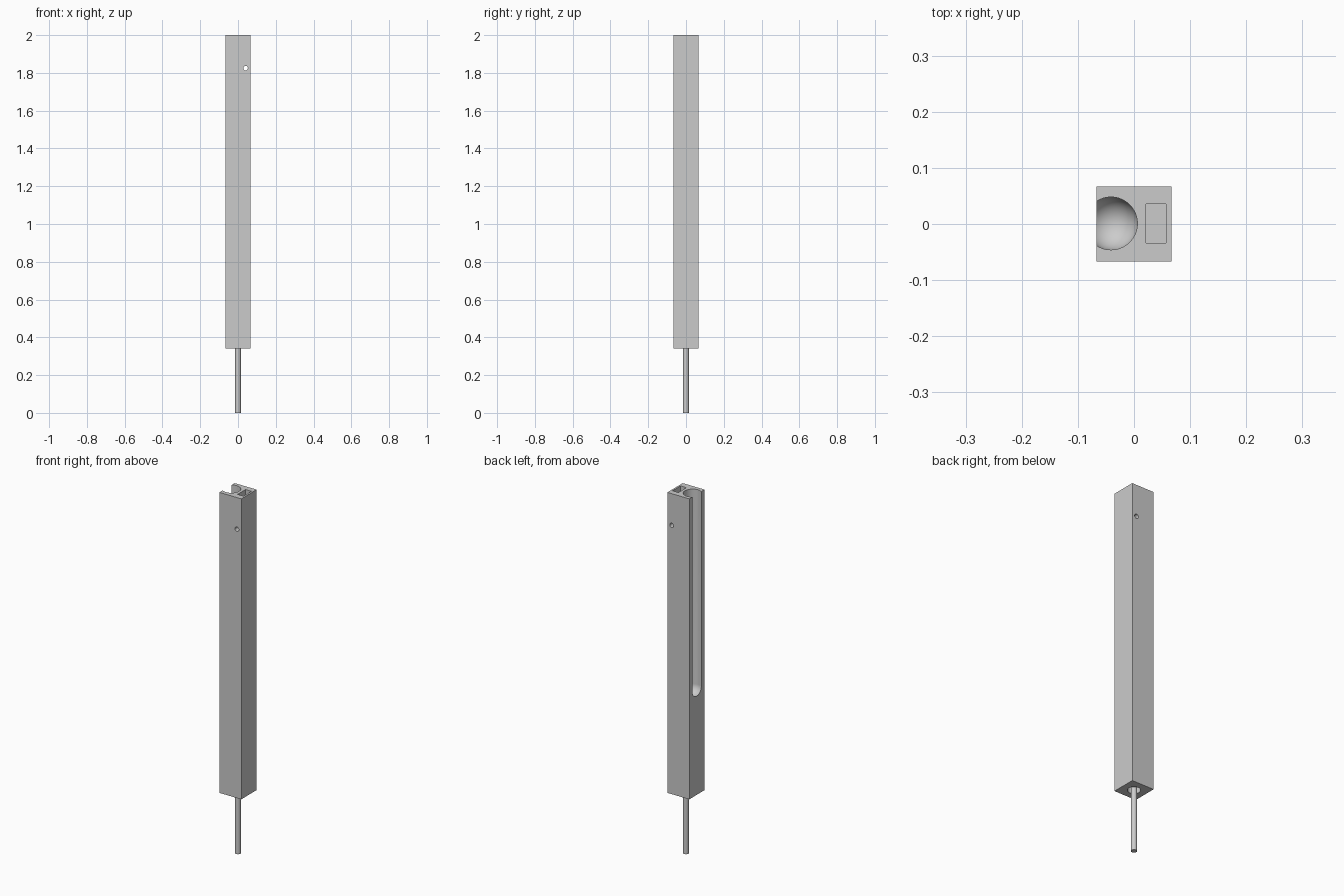
import bpy, bmesh, math
from mathutils import Vector

cube = bpy.data.objects.get("Cube")
if cube:
    bpy.data.objects.remove(cube, do_unlink=True)

# One plain grey for everything
grey = bpy.data.materials.new("plain_grey")
grey.use_nodes = True
grey.diffuse_color = (0.6, 0.6, 0.6, 1)
grey.node_tree.nodes["Principled BSDF"].inputs["Base Color"].default_value = grey.diffuse_color

HALF, BASE, TOP = 0.067, 0.34, 2.0


def finish(name, bm):
    bmesh.ops.recalc_face_normals(bm, faces=bm.faces)
    mesh = bpy.data.meshes.new(name)
    bm.to_mesh(mesh)
    bm.free()
    obj = bpy.data.objects.new(name, mesh)
    bpy.context.collection.objects.link(obj)
    mesh.materials.append(grey)
    return obj


def box(name, low, high):
    bm = bmesh.new()
    bmesh.ops.create_cube(bm, size=1)
    low, high = Vector(low), Vector(high)
    for v in bm.verts:
        v.co = (low + high) / 2 + v.co * (high - low)
    return finish(name, bm)


def lathe(name, centre, profile, sides):
    """Solid of revolution about a vertical axis, from (radius, z) points."""
    bm = bmesh.new()
    verts = [bm.verts.new((r, 0, z)) for r, z in profile]
    edges = [bm.edges.new(pair) for pair in zip(verts, verts[1:])]
    bmesh.ops.spin(bm, geom=verts + edges, cent=(0, 0, 0), axis=(0, 0, 1),
                   angle=math.tau, steps=sides, use_duplicate=False)
    bmesh.ops.remove_doubles(bm, verts=bm.verts, dist=1e-5)
    bmesh.ops.translate(bm, verts=bm.verts, vec=(*centre, 0))
    return finish(name, bm)


def rod(name, centre, radius, z0, z1, sides=32):
    return lathe(name, centre, [(0, z0), (radius, z0), (radius, z1), (0, z1)], sides)


def smooth(obj):
    bpy.ops.object.select_all(action="DESELECT")
    obj.select_set(True)
    bpy.context.view_layer.objects.active = obj
    bpy.ops.object.shade_smooth_by_angle(angle=math.radians(30))


body = box("square_body", (-HALF, -HALF, BASE), (HALF, HALF, TOP))

# Round-bottomed channel, open at the top and along the side
radius, bowl = 0.047, 0.925
arc = [(radius * math.sin(a), bowl - radius * math.cos(a))
       for a in (math.pi / 2 * i / 12 for i in range(13))]
arc[0] = (0, bowl - radius)
channel = lathe("channel_cutter", (-0.041, 0.001), arc + [(radius, TOP + 0.1), (0, TOP + 0.1)], 64)

# Rectangular pocket beside the channel
pocket = box("pocket_cutter", (0.021, -0.034, 1.7), (0.057, 0.036, TOP + 0.1))

# Socket around the stem
socket = rod("socket_cutter", (0, 0), 0.032, BASE - 0.1, BASE + 0.2, 48)

# Pin hole from front to back through the pocket
pin = rod("pin_hole_cutter", (0, 0), 0.012, -0.2, 0.2)
pin.rotation_euler.x = math.pi / 2
pin.location = (0.04, 0, 1.825)

bpy.context.view_layer.objects.active = body
for cutter in (channel, pocket, socket, pin):
    cutter.hide_render = True
    mod = body.modifiers.new(cutter.name, "BOOLEAN")
    mod.operation, mod.solver, mod.object = "DIFFERENCE", "EXACT", cutter
    bpy.ops.object.modifier_apply(modifier=mod.name)
    bpy.data.objects.remove(cutter, do_unlink=True)
smooth(body)

# Stem, seated at the top of its socket
smooth(rod("stem", (0, 0), 0.015, 0, BASE + 0.21))
